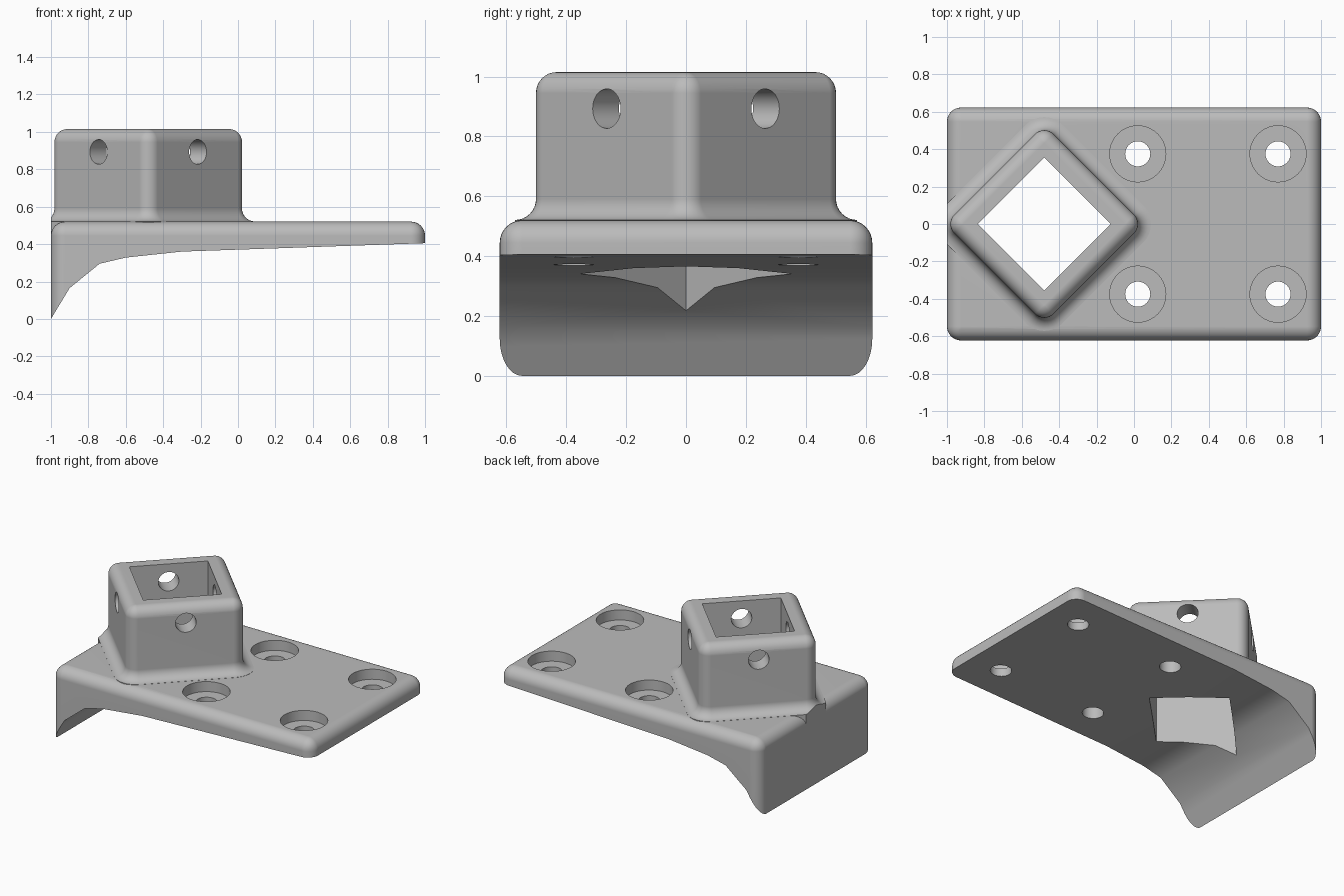
import bpy, bmesh, math
from mathutils import Matrix, Vector

cube = bpy.data.objects.get("Cube")
if cube:
    bpy.data.objects.remove(cube, do_unlink=True)

TOP, RIM = 0.52, 1.015        # plate top, socket top
SOCKET = Vector((-0.48, 0, 0))
ROUND = 0.07                  # edge rounding and fillet radius
HALF = 0.375                  # half width of the socket across its flats

grey = bpy.data.materials.new("light_grey")
grey.use_nodes = True
grey.diffuse_color = (0.5, 0.5, 0.5, 1)
grey.node_tree.nodes["Principled BSDF"].inputs["Base Color"].default_value = (0.5, 0.5, 0.5, 1)


def to_object(name, bm):
    bmesh.ops.recalc_face_normals(bm, faces=bm.faces)
    mesh = bpy.data.meshes.new(name)
    bm.to_mesh(mesh)
    bm.free()
    mesh.materials.append(grey)
    obj = bpy.data.objects.new(name, mesh)
    bpy.context.collection.objects.link(obj)
    return obj


def box(name, size, matrix, bevel=0):
    bm = bmesh.new()
    bmesh.ops.create_cube(bm, size=1, matrix=matrix @ Matrix.Diagonal((*size, 1)))
    if bevel:
        bmesh.ops.bevel(bm, geom=bm.edges[:], offset=bevel, segments=8,
                        profile=0.5, affect='EDGES')
    return to_object(name, bm)


def cylinder(name, radius, depth, matrix):
    bm = bmesh.new()
    bmesh.ops.create_cone(bm, cap_ends=True, segments=40, radius1=radius,
                          radius2=radius, depth=depth, matrix=matrix)
    return to_object(name, bm)


def combine(target, tool, operation):
    mod = target.modifiers.new(operation, 'BOOLEAN')
    mod.operation, mod.object, mod.solver = operation, tool, 'EXACT'
    bpy.context.view_layer.objects.active = target
    bpy.ops.object.modifier_apply(modifier=mod.name)
    bpy.data.objects.remove(tool, do_unlink=True)


def rounded_square(offset, steps=8):
    """Outline of the socket, grown outward by offset."""
    core = HALF - ROUND
    radius = ROUND + offset
    points = []
    for corner in range(4):
        mid = math.radians(45 + 90 * corner)
        cx, cy = core * math.sqrt(2) * math.cos(mid), core * math.sqrt(2) * math.sin(mid)
        for i in range(steps + 1):
            a = mid + math.radians(90) * (i / steps - 0.5)
            points.append((cx + radius * math.cos(a), cy + radius * math.sin(a)))
    return points


# Plate with rounded edges
bracket = box("mounting_bracket", (2, 1.245, 1.0),
              Matrix.Translation((0, 0, TOP - 0.5)), bevel=ROUND + 0.005)

# Curved underside with a deep lip at the right end
under = [(-1, 0.0), (-0.9, 0.165), (-0.74, 0.295), (-0.6, 0.328), (-0.3, 0.36), (1, 0.405),
         (1.2, 0.412), (1.2, -1), (-1.2, -1), (-1.2, -0.31)]
bm = bmesh.new()
face = bm.faces.new([bm.verts.new((x, -1, z)) for x, z in under])
ext = bmesh.ops.extrude_face_region(bm, geom=[face])
bmesh.ops.translate(bm, vec=(0, 2, 0),
                    verts=[v for v in ext["geom"] if isinstance(v, bmesh.types.BMVert)])
combine(bracket, to_object("underside_cutter", bm), 'DIFFERENCE')

# Socket: stacked outlines with a foot fillet and a rounded rim
levels = [(ROUND, 0.45)]
for i in range(9):
    a = math.radians(90) * i / 8
    levels.append((ROUND * (1 - math.sin(a)), TOP + 0.001 + ROUND * (1 - math.cos(a))))
for i in range(9):
    a = math.radians(90) * i / 8
    levels.append((ROUND * (math.cos(a) - 1) * 0.98, RIM - ROUND * (1 - math.sin(a))))
bm = bmesh.new()
rings = [[bm.verts.new((x, y, z)) for x, y in rounded_square(off)] for off, z in levels]
for low, high in zip(rings, rings[1:]):
    for i in range(len(low)):
        j = (i + 1) % len(low)
        bm.faces.new((low[i], low[j], high[j], high[i]))
bm.faces.new(rings[0])
bm.faces.new(rings[-1])
turn = Matrix.Translation(SOCKET) @ Matrix.Rotation(math.radians(45), 4, 'Z')
bmesh.ops.transform(bm, matrix=turn, verts=bm.verts)
# Trim the fillet flush with the end of the plate
cut = bmesh.ops.bisect_plane(bm, geom=bm.verts[:] + bm.edges[:] + bm.faces[:],
                             plane_co=(-1, 0, 0), plane_no=(-1, 0, 0), clear_outer=True)
edges = [e for e in cut["geom_cut"] if isinstance(e, bmesh.types.BMEdge)]
bmesh.ops.holes_fill(bm, edges=edges, sides=0)
combine(bracket, to_object("socket", bm), 'UNION')

# Square opening right through
combine(bracket, box("opening_cutter", (0.502, 0.502, 3), turn), 'DIFFERENCE')

# Cross holes through the socket walls
for angle in (45, 135):
    m = (Matrix.Translation(SOCKET + Vector((0, 0, 0.893)))
         @ Matrix.Rotation(math.radians(angle), 4, 'Z') @ Matrix.Rotation(math.radians(90), 4, 'Y'))
    combine(bracket, cylinder("cross_hole_cutter", 0.066, 1.2, m), 'DIFFERENCE')

# Counterbored screw holes
for x in (0.02, 0.77):
    for y in (-0.375, 0.375):
        combine(bracket, cylinder("screw_cutter", 0.067, 2, Matrix.Translation((x, y, 0.5))), 'DIFFERENCE')
        combine(bracket, cylinder("counterbore_cutter", 0.15, 0.2,
                                  Matrix.Translation((x, y, 0.55))), 'DIFFERENCE')

# Smooth rounding with crisp edges and flat faces
bpy.ops.object.select_all(action='DESELECT')
bracket.select_set(True)
bpy.context.view_layer.objects.active = bracket
bpy.ops.object.shade_smooth_by_angle(angle=math.radians(32))
normals = bracket.modifiers.new("flat_faces", 'WEIGHTED_NORMAL')
normals.keep_sharp = True
